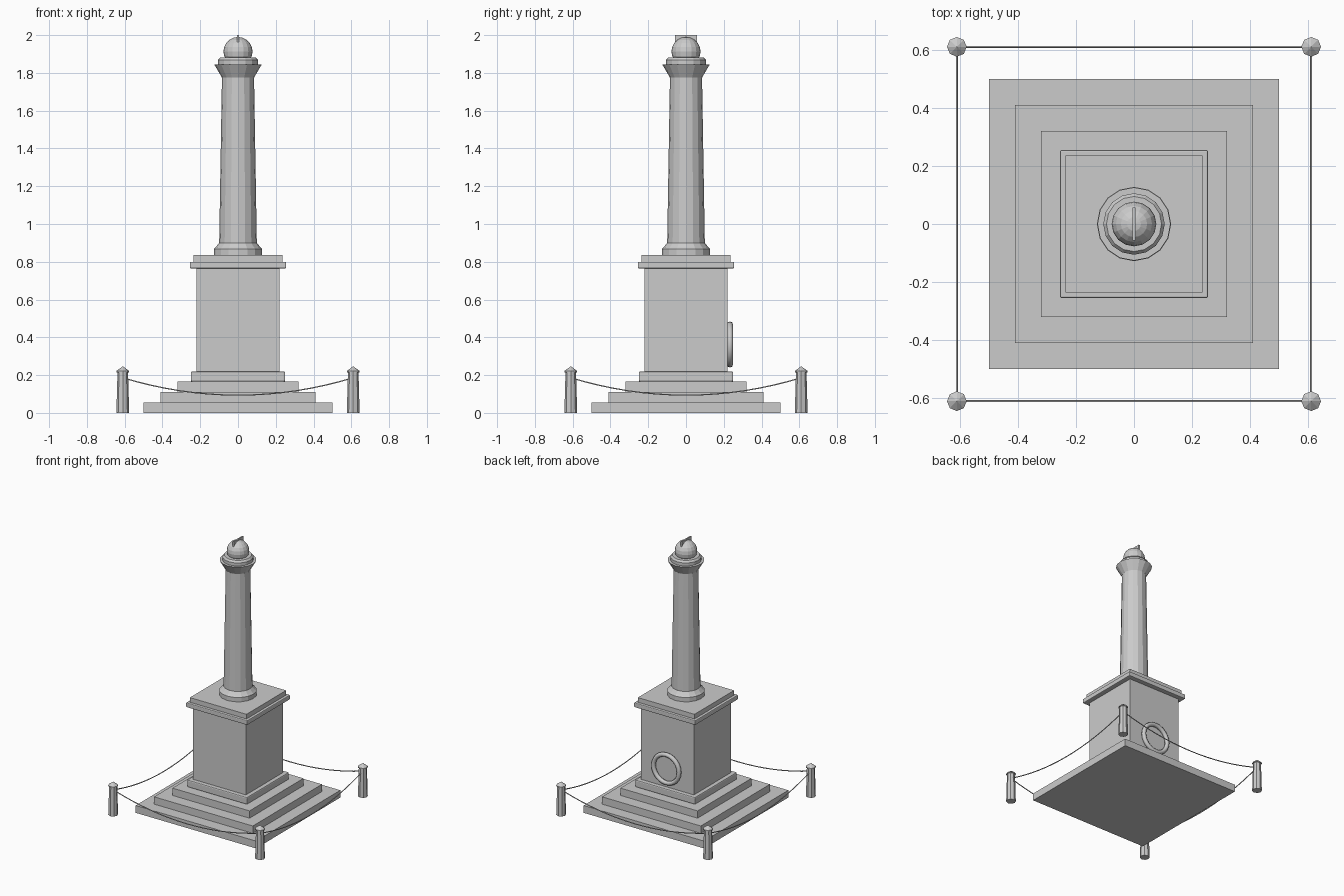
import bpy, math

cube = bpy.data.objects.get("Cube")
if cube:
    bpy.data.objects.remove(cube, do_unlink=True)

stone = bpy.data.materials.new("grey_stone")
stone.use_nodes = True
GREY = (0.6, 0.6, 0.6, 1)
stone.diffuse_color = GREY
stone.node_tree.nodes["Principled BSDF"].inputs["Base Color"].default_value = GREY


def finish(name):
    ob = bpy.context.object
    ob.name = name
    ob.data.materials.append(stone)
    return ob


def slab(name, half_x, half_y, z0, z1, bevel=0):
    bpy.ops.mesh.primitive_cube_add(size=1, location=(0, 0, (z0 + z1) / 2))
    ob = finish(name)
    ob.scale = (2 * half_x, 2 * half_y, z1 - z0)
    bpy.ops.object.transform_apply(location=False, rotation=False, scale=True)
    if bevel:
        mod = ob.modifiers.new("soft_edges", "BEVEL")
        mod.width = bevel
        mod.segments = 2
    return ob


def lathe(name, profile, sides, x=0, y=0):
    """Turn a (radius, height) profile into a closed faceted solid."""
    verts, faces = [], []
    for r, z in profile:
        for i in range(sides):
            a = math.tau * i / sides
            verts.append((r * math.cos(a), r * math.sin(a), z))
    for k in range(len(profile) - 1):
        for i in range(sides):
            j = (i + 1) % sides
            a, b = k * sides, (k + 1) * sides
            faces.append((a + i, a + j, b + j, b + i))
    faces.append(tuple(reversed(range(sides))))
    faces.append(tuple(range(len(verts) - sides, len(verts))))
    mesh = bpy.data.meshes.new(name)
    mesh.from_pydata(verts, [], faces)
    mesh.materials.append(stone)
    ob = bpy.data.objects.new(name, mesh)
    ob.location = (x, y, 0)
    bpy.context.collection.objects.link(ob)
    return ob


# Stepped base and pedestal
for i, half in enumerate((0.5, 0.41, 0.32)):
    slab(f"step_{i + 1}", half, half, 0.055 * i, 0.055 * (i + 1))
slab("pedestal_plinth", 0.25, 0.25, 0.165, 0.22, 0.008)
slab("pedestal_block", 0.22, 0.22, 0.22, 0.765)
slab("pedestal_cornice", 0.255, 0.255, 0.765, 0.8, 0.006)
slab("pedestal_top", 0.235, 0.235, 0.8, 0.835)

# Column with foot, tapered shaft and flared capital
lathe("column_foot", [(0.128, 0.835), (0.128, 0.868), (0.118, 0.878), (0.1, 0.9)], 16)
lathe("column_shaft", [(0.1, 0.88), (0.085, 1.775)], 16)
lathe("column_capital", [(0.085, 1.775), (0.126, 1.845)], 16)
lathe("column_cap", [(0.106, 1.845), (0.106, 1.868), (0.095, 1.882)], 16)

# Dome and its crest
bpy.ops.mesh.primitive_uv_sphere_add(segments=16, ring_count=10, radius=0.077,
                                     location=(0, 0, 1.913))
finish("dome")
slab("dome_crest", 0.005, 0.057, 1.94, 2.0)

# Wreath on the back face
bpy.ops.mesh.primitive_torus_add(major_segments=24, minor_segments=8,
                                 major_radius=0.106, minor_radius=0.016,
                                 location=(0, 0.233, 0.362),
                                 rotation=(math.pi / 2, 0, 0))
finish("wreath")
bpy.ops.object.shade_smooth_by_angle(angle=math.radians(50))

# Corner posts with pointed caps
POST = 0.61
for sx, sy in ((-1, -1), (1, -1), (1, 1), (-1, 1)):
    lathe("corner_post", [(0.034, 0), (0.028, 0.215)], 8, sx * POST, sy * POST)
    lathe("post_cap", [(0.034, 0.215), (0.034, 0.222), (0.001, 0.246)], 8, sx * POST, sy * POST)

# Hanging chains between the posts
for side in range(4):
    curve = bpy.data.curves.new("chain", "CURVE")
    curve.dimensions = "3D"
    curve.bevel_depth = 0.0035
    curve.bevel_resolution = 1
    line = curve.splines.new("POLY")
    line.points.add(16)
    for i, p in enumerate(line.points):
        t = i / 8 - 1
        p.co = (t * POST, -POST, 0.094 + 0.092 * t * t, 1)
    curve.materials.append(stone)
    ob = bpy.data.objects.new("chain", curve)
    ob.rotation_euler.z = side * math.pi / 2
    bpy.context.collection.objects.link(ob)
